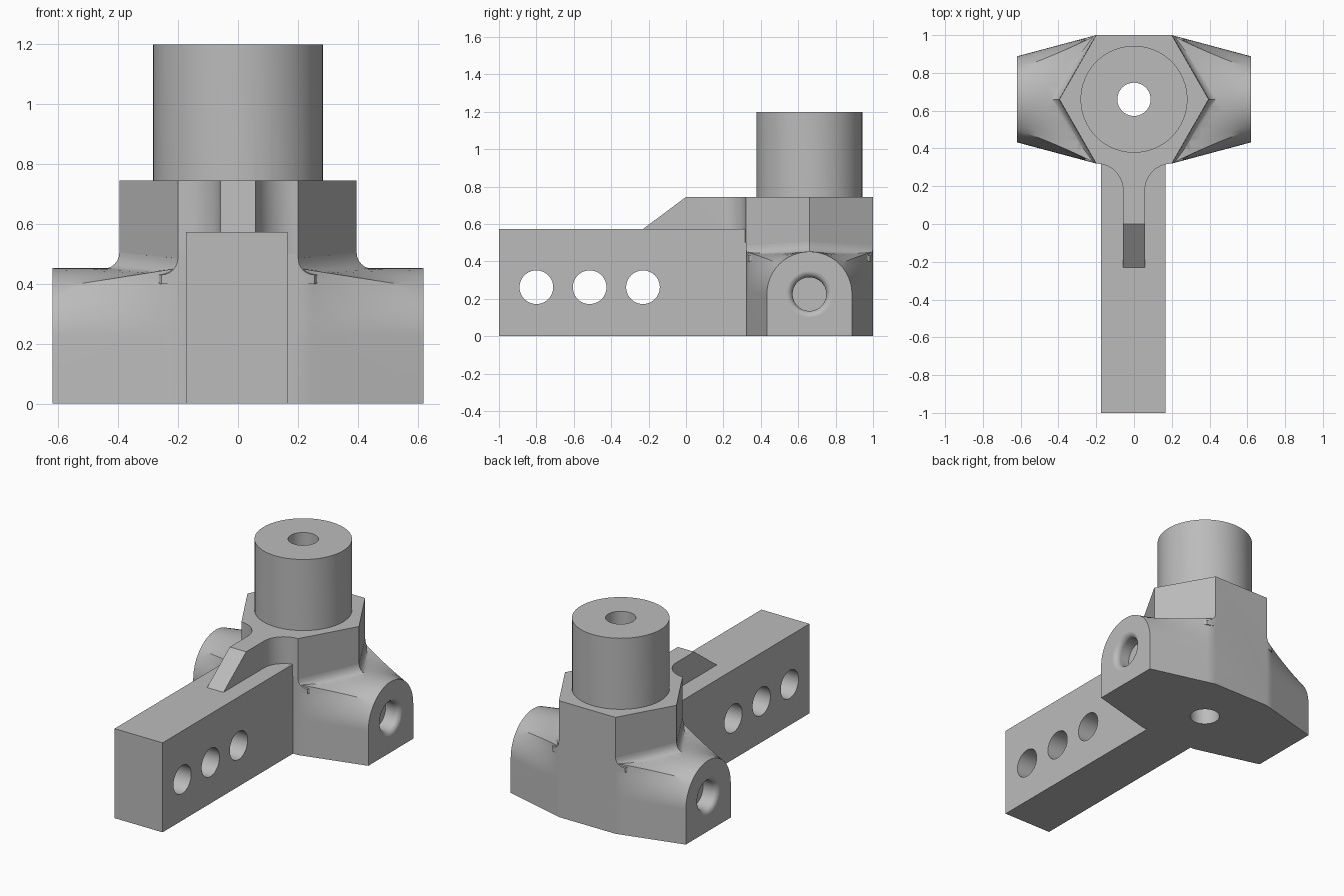
import bpy, bmesh, math

old = bpy.data.objects.get("Cube")
if old:
    bpy.data.objects.remove(old, do_unlink=True)

grey = bpy.data.materials.new("plain grey")
grey.use_nodes = True
COLOUR = (0.5, 0.5, 0.5, 1)
grey.diffuse_color = COLOUR
grey.node_tree.nodes["Principled BSDF"].inputs["Base Color"].default_value = COLOUR

CY = 0.66      # hub axis in y
HUB_TOP = 0.745
BAR_TOP = 0.573
ARM_Z = 0.225  # arm bore axis in z
ARM_R = 0.2275


def loft(name, rings):
    """Skin a list of equal-length point rings and cap both ends."""
    bm = bmesh.new()
    rows = [[bm.verts.new(p) for p in ring] for ring in rings]
    n = len(rows[0])
    for a, b in zip(rows, rows[1:]):
        for i in range(n):
            j = (i + 1) % n
            bm.faces.new((a[i], a[j], b[j], b[i]))
    bm.faces.new(rows[0])
    bm.faces.new(rows[-1])
    bmesh.ops.recalc_face_normals(bm, faces=bm.faces)
    bmesh.ops.triangulate(bm, faces=[f for f in bm.faces if len(f.verts) == 4])
    mesh = bpy.data.meshes.new(name)
    bm.to_mesh(mesh)
    bm.free()
    mesh.materials.append(grey)
    obj = bpy.data.objects.new(name, mesh)
    bpy.context.collection.objects.link(obj)
    return obj


def prism(name, outline, z0, z1):
    return loft(name, [[(x, y, z) for x, y in outline] for z in (z0, z1)])


def lathe_x(name, profile, y, z, n=48):
    """Revolve (x, radius) pairs about a line parallel to x."""
    turn = [2 * math.pi * i / n for i in range(n)]
    return loft(name, [[(x, y + r * math.cos(a), z + r * math.sin(a)) for a in turn]
                       for x, r in profile])


def circle(r, n=64):
    return [(r * math.cos(2 * math.pi * i / n), CY + r * math.sin(2 * math.pi * i / n))
            for i in range(n)]


def arm(name, s):
    """Side arm blending from a box at the hub to an arched end."""
    rings = []
    for k in range(9):
        t = k / 8
        half = 0.34 + (ARM_R - 0.34) * t
        ring = [(half, 0)]
        for i in range(25):
            a = math.pi * i / 24
            c, d = math.cos(a), math.sin(a)
            m = max(abs(c), abs(d))
            blend = t + (1 - t) / m
            ring.append((half * c * blend, ARM_Z + ARM_R * d * blend))
        ring.append((-half, 0))
        rings.append([(s * (0.2 + 0.42 * t), CY + y, z) for y, z in ring])
    return loft(name, rings)


def skirt(name, s):
    """Concave fillet between the hub's slanted walls and the arm."""
    rings = []
    for k in range(8):
        a = math.pi / 2 * min(k, 6) / 6
        d = 0.001 + 0.055 * (1 - math.cos(a))
        z = 0.505 - 0.055 * math.sin(a) - (0.03 if k == 7 else 0)
        y = 0.34 - 0.29 * d
        pts = [(0.2, -0.34, z - 0.02), (0.2 + d, -y, z - 0.02), (0.395 + d, 0, z),
               (0.2 + d, y, z - 0.02), (0.2, 0.34, z - 0.02)]
        rings.append([(s * px, CY + py, pz) for px, py, pz in pts])
    return loft(name, rings)


# Hexagonal hub, the base of the union
hexagon = [(0.2, 0.32), (0.395, CY), (0.2, 1), (-0.2, 1), (-0.395, CY), (-0.2, 0.32)]
body = prism("pivot_bracket", hexagon, 0, HUB_TOP)

# Bar, post, arms and fillets
parts = [
    prism("bar", [(-0.174, -1), (0.166, -1), (0.166, 0.5), (-0.174, 0.5)], 0, BAR_TOP),
    prism("post", circle(0.283), 0.5, 1.2),
]
for side, s in (("left", 1), ("right", -1)):
    parts += [arm(side + "_arm", s), skirt(side + "_fillet", s)]

# Rib on the bar, sloped in front and flared into the hub
slope = [(-0.23, BAR_TOP), (0, HUB_TOP), (0.45, HUB_TOP), (0.45, 0.5), (-0.23, 0.5)]
parts.append(loft("rib", [[(x, y, z) for y, z in slope] for x in (-0.058, 0.058)]))
arc = [(0.2 - 0.142 * math.cos(a), 0.18 + 0.14 * math.sin(a))
       for a in [math.pi / 2 * i / 10 for i in range(11)]]
flare = arc + [(0.2, 0.4), (-0.2, 0.4)] + [(-x, y) for x, y in reversed(arc)]
parts.append(prism("rib_flare", flare, 0.5, HUB_TOP))

# Bores: vertical through hole, bar cross holes, arm sockets with rounded mouths
cutters = [prism("post_bore", circle(0.088), -0.1, 1.3)]
for y in (-0.8, -0.515, -0.23):
    cutters.append(lathe_x("bar_hole", [(-0.3, 0.09), (0.3, 0.09)], y, 0.262))
mouth = [(0.585 + 0.035 * math.sin(a), 0.125 - 0.035 * math.cos(a))
         for a in [math.pi / 2 * i / 6 for i in range(7)]]
for s in (1, -1):
    socket = [(0.52, 0.09)] + mouth + [(0.66, 0.125)]
    cutters.append(lathe_x("socket", [(s * x, r) for x, r in socket], CY, ARM_Z))

# Join and cut
for items, mode in ((parts, 'UNION'), (cutters, 'DIFFERENCE')):
    for item in items:
        mod = body.modifiers.new(item.name, 'BOOLEAN')
        mod.operation = mode
        mod.solver = 'EXACT'
        mod.object = item
bpy.context.view_layer.update()
final = bpy.data.meshes.new_from_object(
    body.evaluated_get(bpy.context.evaluated_depsgraph_get()))
body.modifiers.clear()
body.data = final
for item in parts + cutters:
    bpy.data.objects.remove(item, do_unlink=True)

# Smooth rounded surfaces, keep hard edges
bpy.ops.object.select_all(action='DESELECT')
body.select_set(True)
bpy.context.view_layer.objects.active = body
bpy.ops.object.shade_smooth_by_angle(angle=math.radians(25))
weighted = body.modifiers.new("even shading", 'WEIGHTED_NORMAL')
weighted.keep_sharp = True
